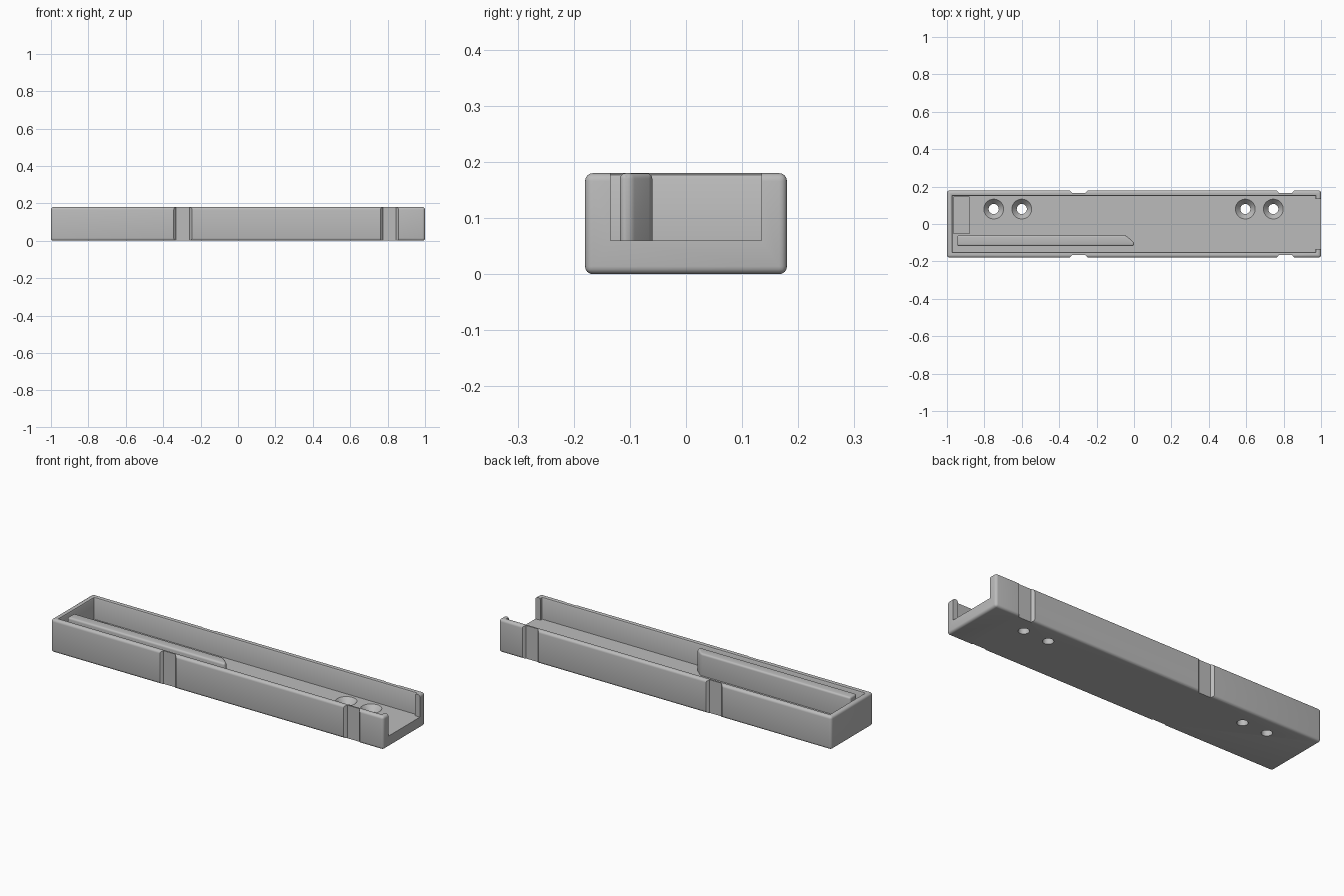
import bpy
import bmesh
import math

cube = bpy.data.objects.get("Cube")
if cube:
    bpy.data.objects.remove(cube, do_unlink=True)

grey = bpy.data.materials.new("plain grey")
grey.use_nodes = True
colour = (0.5, 0.5, 0.5, 1)
grey.diffuse_color = colour
grey.node_tree.nodes["Principled BSDF"].inputs["Base Color"].default_value = colour


def finish(name, bm):
    bmesh.ops.recalc_face_normals(bm, faces=bm.faces)
    mesh = bpy.data.meshes.new(name)
    bm.to_mesh(mesh)
    bm.free()
    obj = bpy.data.objects.new(name, mesh)
    bpy.context.collection.objects.link(obj)
    mesh.materials.append(grey)
    return obj


def prism(name, points, z0, z1):
    """Extrude a plan outline from z0 to z1."""
    bm = bmesh.new()
    base = bm.faces.new([bm.verts.new((x, y, z0)) for x, y in points])
    top = bmesh.ops.extrude_face_region(bm, geom=[base])["geom"]
    for v in top:
        if isinstance(v, bmesh.types.BMVert):
            v.co.z = z1
    return finish(name, bm)


def box(name, x0, x1, y0, y1, z0, z1):
    return prism(name, [(x0, y0), (x1, y0), (x1, y1), (x0, y1)], z0, z1)


def lathe(name, x, y, profile):
    """Revolve a radius/height profile about a vertical axis."""
    bm = bmesh.new()
    verts = [bm.verts.new((x + r, y, z)) for r, z in profile]
    edges = [bm.edges.new(pair) for pair in zip(verts, verts[1:])]
    bmesh.ops.spin(bm, geom=verts + edges, cent=(x, y, 0), axis=(0, 0, 1),
                   angle=math.tau, steps=32)
    bmesh.ops.remove_doubles(bm, verts=bm.verts, dist=0.0001)
    return finish(name, bm)


def apply_all(obj):
    bpy.ops.object.select_all(action="DESELECT")
    bpy.context.view_layer.objects.active = obj
    obj.select_set(True)
    for mod in list(obj.modifiers):
        bpy.ops.object.modifier_apply(modifier=mod.name)


def bevel(obj, width):
    mod = obj.modifiers.new("round edges", "BEVEL")
    mod.width = width
    mod.segments = 4
    mod.limit_method = "ANGLE"
    apply_all(obj)


def cut(obj, cutter):
    mod = obj.modifiers.new("cut", "BOOLEAN")
    mod.operation = "DIFFERENCE"
    mod.solver = "EXACT"
    mod.object = cutter
    apply_all(obj)
    bpy.data.objects.remove(cutter, do_unlink=True)


FLOOR, TOP, WALL = 0.06, 0.18, 0.03

# Rounded outer block
tray = box("tray", -1, 1, -0.18, 0.18, 0, TOP)
bevel(tray, 0.014)

# Long cavity with an eased inner rim
cavity = box("cavity_cutter", -1 + WALL, 1 - WALL, -0.15, 0.15, FLOOR, TOP + 0.1)
cut(tray, cavity)
bm = bmesh.new()
rings = []
for grow, z in ((0, TOP - 0.01), (0.003, TOP - 0.003), (0.01, TOP), (0.01, TOP + 0.1)):
    hx, hy = 1 - WALL + grow, 0.15 + grow
    rings.append([bm.verts.new((sx * hx, sy * hy, z))
                  for sx, sy in ((-1, -1), (1, -1), (1, 1), (-1, 1))])
for low, high in zip(rings, rings[1:]):
    for i in range(4):
        j = (i + 1) % 4
        bm.faces.new((low[i], low[j], high[j], high[i]))
bm.faces.new(rings[0])
bm.faces.new(rings[-1])
cut(tray, finish("rim_cutter", bm))

# Open end between two corner posts
cut(tray, box("opening_cutter", 0.9, 1.1, -0.135, 0.135, FLOOR, TOP + 0.1))

# Shallow grooves on both long sides
for x in (-0.295, 0.81):
    for side in (-1, 1):
        outline = [(x - 0.036, side * 0.166), (x + 0.036, side * 0.166),
                   (x + 0.041, side * 0.173), (x + 0.05, side * 0.181),
                   (x + 0.05, side * 0.2), (x - 0.05, side * 0.2),
                   (x - 0.05, side * 0.181), (x - 0.041, side * 0.173)]
        cut(tray, prism("groove_cutter", outline, -0.1, TOP + 0.1))

# Countersunk screw holes
for x in (-0.75, -0.6, 0.595, 0.745):
    profile = [(0, -0.05), (0.027, -0.05), (0.027, 0.03),
               (0.053, FLOOR), (0.053, 0.1), (0, 0.1)]
    cut(tray, lathe("screw_hole_cutter", x, 0.08, profile))

# Pocket in the floor by the closed end
cut(tray, box("pocket_cutter", -0.965, -0.88, -0.05, 0.145, 0.03, 0.1))

# Inner rib with a slanted tip
rib = prism("inner_rib", [(-0.945, -0.118), (0, -0.118), (0, -0.098),
                          (-0.045, -0.06), (-0.945, -0.06)], FLOOR - 0.02, TOP)
bevel(rib, 0.013)

for obj in (tray, rib):
    bpy.ops.object.select_all(action="DESELECT")
    bpy.context.view_layer.objects.active = obj
    obj.select_set(True)
    bpy.ops.object.shade_smooth_by_angle(angle=math.radians(35))
